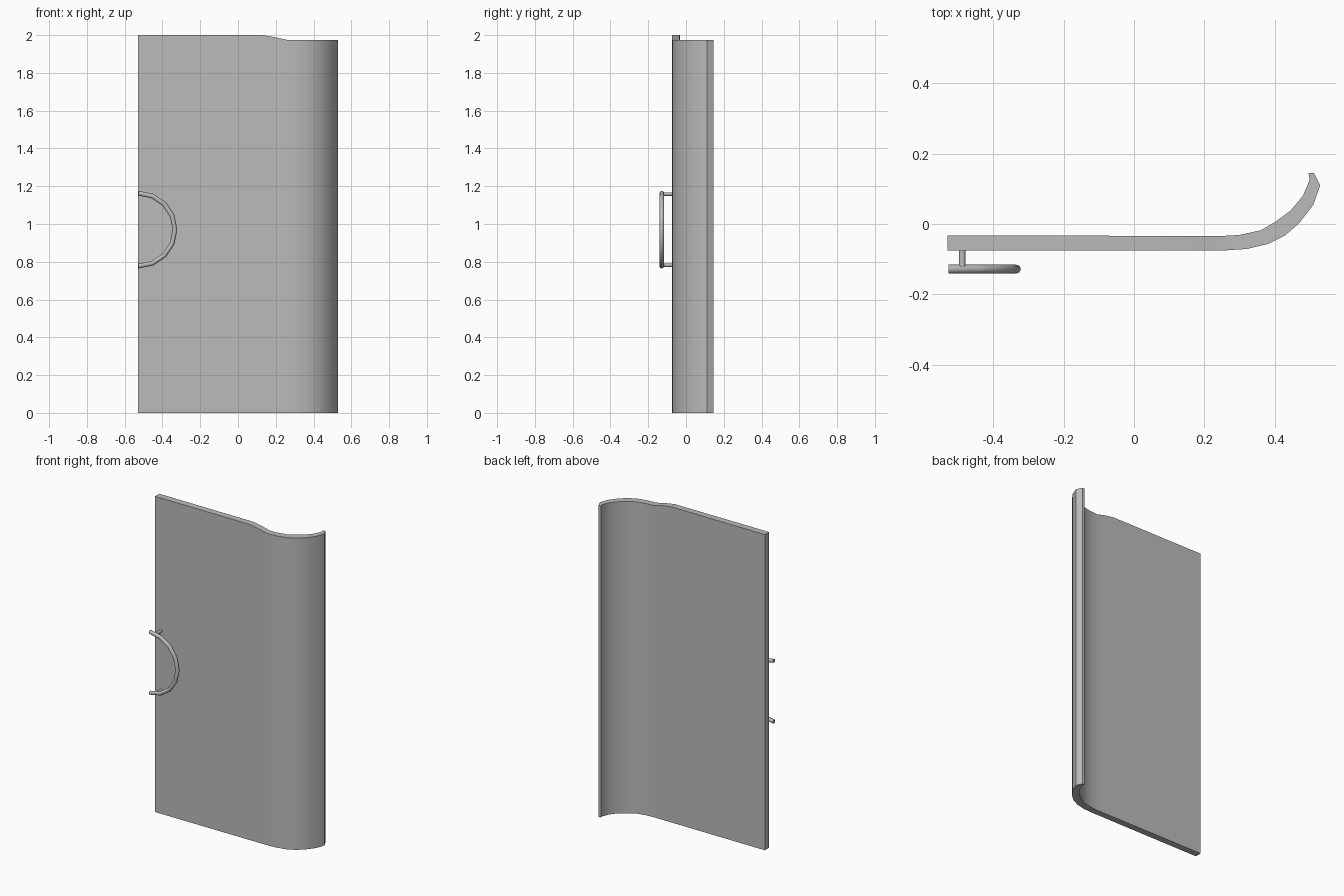
import bpy, bmesh, math
from mathutils import Vector

cube = bpy.data.objects.get("Cube")
if cube:
    bpy.data.objects.remove(cube, do_unlink=True)

GREY = (0.5, 0.5, 0.5, 1)
mat = bpy.data.materials.new("plain grey")
mat.use_nodes = True
mat.diffuse_color = GREY
mat.node_tree.nodes["Principled BSDF"].inputs["Base Color"].default_value = GREY


def finish(bm, name, angle):
    bmesh.ops.recalc_face_normals(bm, faces=bm.faces)
    mesh = bpy.data.meshes.new(name)
    bm.to_mesh(mesh)
    bm.free()
    mesh.materials.append(mat)
    obj = bpy.data.objects.new(name, mesh)
    bpy.context.collection.objects.link(obj)
    bpy.ops.object.select_all(action="DESELECT")
    obj.select_set(True)
    bpy.context.view_layer.objects.active = obj
    bpy.ops.object.shade_smooth_by_angle(angle=math.radians(angle))
    return obj


def loft(rings, name, angle):
    """Skin a row of closed rings and cap both ends."""
    bm = bmesh.new()
    loops = [[bm.verts.new(p) for p in ring] for ring in rings]
    for a, b in zip(loops, loops[1:]):
        for i in range(len(a)):
            j = (i + 1) % len(a)
            bm.faces.new((a[i], a[j], b[j], b[i]))
    bm.faces.new(loops[0])
    bm.faces.new(loops[-1])
    return finish(bm, name, angle)


# Door panel: outer x, y, inner x, y and top height along the curved section
stations = [
    (-.53, -.075, -.53, -.032, 2), (.13, -.075, .13, -.034, 2),
    (.19, -.075, .19, -.034, 1.99), (.26, -.075, .25, -.034, 1.975),
    (.32, -.071, .30, -.031, 1.975), (.38, -.057, .36, -.018, 1.975),
    (.43, -.032, .40, .005, 1.975), (.47, .003, .445, .038, 1.975),
    (.51, .055, .48, .08, 1.975), (.529, .11, .499, .125, 1.975),
    (.511, .145, .496, .145, 1.975),
]
loft([[(ox, oy, 0), (ix, iy, 0), (ix, iy, top), (ox, oy, top)]
      for ox, oy, ix, iy, top in stations], "door_panel", 35)

# Half-round pull handle
CENTRE, RADIUS, TUBE, SIDES = Vector((-.527, -.128, .97)), .193, .0125, 8
rings = []
for k in range(9):
    a = math.pi * (k / 8 - .5)
    out = Vector((math.cos(a), 0, math.sin(a)))
    rings.append([CENTRE + out * (RADIUS + TUBE * math.cos(t))
                  + Vector((0, TUBE * math.sin(t), 0))
                  for t in (math.tau * s / SIDES for s in range(SIDES))])
loft(rings, "pull_handle", 50)

# Posts joining the handle to the panel
for side, label in ((1, "upper"), (-1, "lower")):
    z = CENTRE.z + side * .188
    loft([[(-.488 + .009 * math.cos(t), y, z + .009 * math.sin(t))
           for t in (math.tau * s / 12 for s in range(12))]
          for y in (-.122, -.07)], label + "_handle_post", 50)
